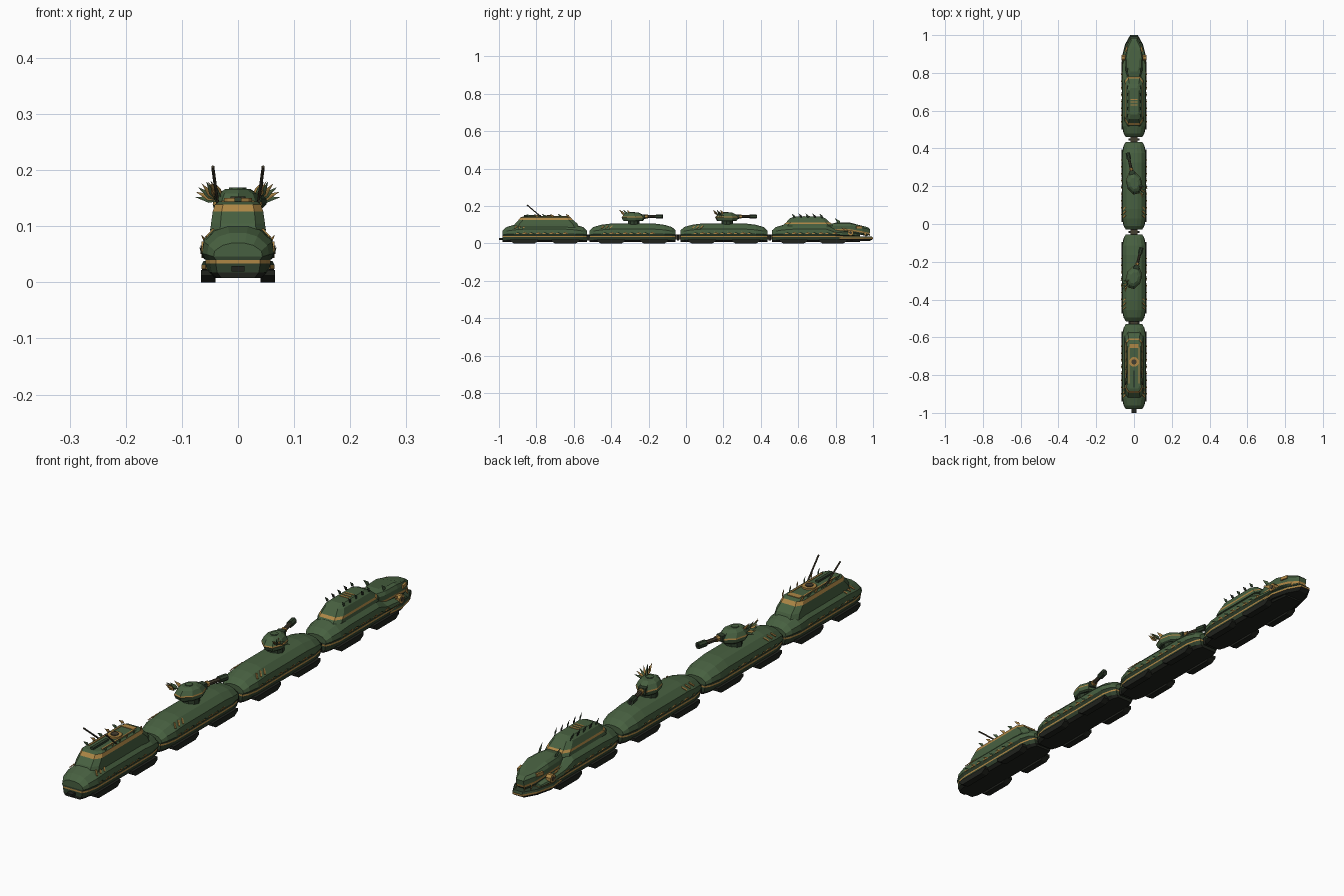
import bpy, bmesh, math
from mathutils import Vector, Matrix

if "Cube" in bpy.data.objects:
    bpy.data.objects.remove(bpy.data.objects["Cube"])

COLOURS = {"armour_green": (0.064, 0.118, 0.052), "deep_green": (0.03, 0.052, 0.026),
           "gold": (0.42, 0.24, 0.06), "track_black": (0.014, 0.016, 0.012),
           "gun_brown": (0.06, 0.05, 0.03)}
GREEN, DEEP, GOLD, BLACK, BROWN = range(5)
MATS = []
for label, rgb in COLOURS.items():
    m = bpy.data.materials.new(label)
    m.use_nodes = True
    m.diffuse_color = (*rgb, 1)
    m.node_tree.nodes["Principled BSDF"].inputs["Base Color"].default_value = (*rgb, 1)
    MATS.append(m)


class Part:
    """Collects faces in one mesh and turns them into an object."""

    def __init__(self, name):
        self.name, self.bm = name, bmesh.new()

    def face(self, verts, mat):
        self.bm.faces.new(verts).material_index = mat

    def loft(self, rings, mat, caps=True):
        rows = [[self.bm.verts.new(p) for p in r] for r in rings]
        n = len(rows[0])
        for i, (a, b) in enumerate(zip(rows, rows[1:])):
            for j in range(n):
                k = (j + 1) % n
                self.face((a[j], a[k], b[k], b[j]), mat(i, j))
        if caps:
            self.face(rows[0], mat(0, 0))
            self.face(rows[-1], mat(len(rows) - 2, 0))
        return rows

    def box(self, loc, size, mat, rot=Matrix()):
        made = bmesh.ops.create_cube(self.bm, size=1, matrix=Matrix.Translation(loc) @ rot @ Matrix.Diagonal((*size, 1)))
        for f in {f for v in made["verts"] for f in v.link_faces}:
            f.material_index = mat

    def tube(self, a, b, r, mat, sides=8):
        a, b = Vector(a), Vector(b)
        q = (b - a).to_track_quat("Z", "Y")
        ring = [q @ Vector((r * math.cos(t), r * math.sin(t), 0))
                for t in [math.tau * (k + .5) / sides for k in range(sides)]]
        self.loft([[a + p for p in ring], [b + p for p in ring]], lambda i, j: mat)

    def leaf(self, base, tip, width, mat, normal=(1, 0, 0)):
        base, tip = Vector(base), Vector(tip)
        d, n = tip - base, Vector(normal)
        w = d.cross(n).normalized() * width
        mid, n = base + d * .4, n * .0015
        rim = [self.bm.verts.new(p) for p in (base, mid + w, tip, mid - w)]
        for s in (1, -1):
            c = self.bm.verts.new(mid + n * s)
            for k in range(4):
                self.face((rim[k], rim[(k + 1) % 4], c), mat)

    def done(self, loc=(0, 0, 0), turn=0):
        bmesh.ops.recalc_face_normals(self.bm, faces=self.bm.faces)
        mesh = bpy.data.meshes.new(self.name)
        self.bm.to_mesh(mesh)
        self.bm.free()
        for m in MATS:
            mesh.materials.append(m)
        ob = bpy.data.objects.new(self.name, mesh)
        ob.location, ob.rotation_euler = loc, (0, 0, turn)
        bpy.context.collection.objects.link(ob)


def octagon(z, hw, y0, y1, cut=.35):
    c = hw * cut
    half = [(hw - c, y0), (hw, y0 + 1.5 * c), (hw, y1 - 1.5 * c), (hw - c, y1)]
    return [(x, y, z) for x, y in half] + [(-x, y, z) for x, y in reversed(half)]


def stack(part, layers, mats, cut=.35):
    part.loft([octagon(*l, cut) for l in layers], lambda i, j: mats[i])


# Hull cross-section (half), with one colour per band
PROFILE = [(.044, .008), (.055, .018), (.058, .034), (.058, .040),
           (.064, .053), (.061, .076), (.040, .098), (.018, .106)]
BANDS = [BLACK, DEEP, GOLD, DEEP, GREEN, GREEN, GREEN, GREEN]
NOSE = [(0, .68, .45), (.02, .86, .72), (.06, 1, .9), (.11, 1, 1)]


def hull(name, stations):
    part, k = Part(name), len(PROFILE)
    rings = []
    for y, sx, sz in stations:
        half = [(x * sx, y, z if z < .041 else .04 + (z - .04) * sz) for x, z in PROFILE]
        rings.append(half + [(-x, y, z) for x, y, z in reversed(half)])
    n = 2 * k

    def band(i, j):
        return BLACK if j == n - 1 else BANDS[min(j, n - 2 - j)]
    rows = part.loft(rings, band, caps=False)
    for r in (rows[0], rows[-1]):
        for j in range(k - 1):
            part.face((r[j], r[j + 1], r[n - 2 - j], r[n - 1 - j]), BANDS[j])
    part.done()


def running_gear(tag, y0, y1):
    # Track pads, side trim and small leaves along both flanks
    pads, trim = Part(tag + "_track_pads"), Part(tag + "_side_trim")
    for s in (1, -1):
        for c in (y0 + .115, y1 - .115):
            stack_rings = [[(s * x, c + y, z) for x, y in ((.040, -h), (.066, -h), (.066, h), (.040, h))]
                           for z, h in ((0, .055), (.012, .075), (.022, .075))]
            pads.loft(stack_rings, lambda i, j: BLACK)
        count = int((y1 - y0 - .14) / .036)
        for i in range(count):
            y = y0 + .08 + i * .036
            trim.box((s * .0635, y, .053), (.003, .02, .004), GOLD)
            trim.leaf((s * .063, y + .02, .05), (s * .069, y - .008, .063), .004,
                      GOLD if i % 2 else GREEN)
    pads.done()
    trim.done()


def warning_stripes(tag, y):
    part = Part(tag + "_slope_stripes")
    for s in (1, -1):
        for i in range(3):
            rot = Matrix.Rotation(s * math.radians(46), 4, "Y") @ Matrix.Rotation(-s * .6, 4, "Z")
            part.box((s * .0508, y + i * .022, .0875), (.022, .006, .003), GOLD, rot)
    part.done()


CARS = {"tail_car": (-.98, -.53), "rear_gun_car": (-.515, -.055), "front_gun_car": (-.03, .435)}
for tag, (y0, y1) in CARS.items():
    hull(tag + "_hull", [(y0 + t, a, b) for t, a, b in NOSE]
         + [(y1 - t, a, b) for t, a, b in reversed(NOSE)])
    running_gear(tag, y0, y1)
    warning_stripes(tag, y0 + .07)

# Head car hull lowers towards the neck
hull("head_car_hull", [(.46 + t, a, b) for t, a, b in NOSE]
     + [(.75, 1, 1), (.80, 1, .55), (.87, 1, .4), (.93, .8, .2)])
running_gear("head_car", .46, .90)

# Couplings and the end hitch
links = Part("couplings")
for y in (-.5225, -.0425, .4475):
    links.box((0, y, .034), (.036, .05, .026), BROWN)
    links.box((0, y, .03), (.06, .012, .03), BLACK)
links.box((0, -.985, .024), (.024, .03, .010), BLACK)
links.done()

# Tail car cabin with gold roof edge, hatch and antennas
cabin = Part("tail_cabin")
stack(cabin, [(.085, .050, -.925, -.57), (.105, .048, -.915, -.58), (.126, .045, -.895, -.605),
              (.139, .041, -.885, -.615), (.144, .034, -.87, -.63)], [GREEN, GREEN, GOLD, GREEN])
cabin.box((0, -.645, .1445), (.05, .022, .003), GOLD)
for s in (1, -1):
    cabin.box((s * .027, -.75, .1445), (.005, .19, .003), GOLD)
cabin.tube((0, -.73, .143), (0, -.73, .150), .026, GOLD, 12)
cabin.tube((0, -.73, .150), (0, -.73, .153), .014, BROWN, 12)
cabin.box((0, -.82, .147), (.012, .09, .008), DEEP)
cabin.done()
antennas = Part("antennas")
for s in (1, -1):
    antennas.tube((s * .036, -.77, .138), (s * .045, -.85, .206), .003, BROWN, 6)
    for i in range(6):
        y = -.84 + i * .042
        antennas.leaf((s * .036, y + .01, .138), (s * .044, y - .014, .158), .006, GOLD if i % 2 else GREEN)
antennas.done()


# Gun turrets, each with a fan of leaves on one side
def turret(tag, y, turn, side):
    part = Part(tag + "_turret")
    part.tube((0, 0, .10), (0, 0, .122), .032, DEEP, 10)
    stack(part, [(.119, .030, -.048, .045), (.124, .036, -.055, .052), (.138, .040, -.062, .056),
                 (.143, .039, -.060, .054), (.158, .032, -.048, .040), (.166, .020, -.034, .024)],
          [DEEP, GREEN, GOLD, GREEN, GREEN], .6)
    part.tube((0, -.008, .164), (0, -.008, .169), .014, GREEN, 8)
    part.box((0, .052, .143), (.028, .022, .022), DEEP)
    part.tube((0, .04, .144), (0, .15, .144), .008, BROWN)
    part.tube((0, .066, .144), (0, .078, .144), .011, GOLD)
    part.tube((0, .125, .144), (0, .160, .144), .0125, DEEP)
    part.tube((0, .155, .144), (0, .1615, .144), .007, BLACK)
    for i in range(6):
        a = math.radians(8 + i * 17)
        part.leaf((side * .028, -.03 - i * .004, .145),
                  (side * (.028 + .042 * math.cos(a)), -.035 - i * .011, .147 + .034 * math.sin(a)),
                  .006, GOLD if i % 2 else GREEN, (0, 1, 0))
    for i in range(3):
        part.leaf((side * .02, -.02 - i * .018, .15), (side * .034, -.045 - i * .02, .18), .007,
                  GREEN if i % 2 else GOLD)
    part.done((0, y, 0), turn)


turret("rear", -.28, -.25, -1)
turret("front", .22, .21, 1)

# Head car cabin with gold base band and roof spikes
dome = Part("head_cabin")
stack(dome, [(.092, .050, .515, .79), (.104, .048, .525, .78), (.112, .046, .535, .77),
             (.134, .038, .555, .745), (.145, .026, .58, .72)], [GREEN, GOLD, GREEN, GREEN])
for y in (.63, .645, .66):
    dome.box((0, y, .1455), (.036, .006, .003), GOLD)
for s in (1, -1):
    for i in range(5):
        y = .58 + i * .037
        dome.leaf((s * .033, y + .006, .134), (s * .036, y - .015, .160), .006, BLACK if i % 2 else DEEP)
dome.done()


# Serpent head: broad lower jaw and drooping upper skull
def outline(half, z, scale=1, mid=.87, droop=0):
    pts = half + [(-x, y) for x, y in reversed(half)]
    return [(x * scale, mid + (y - mid) * scale, z - droop * max(0, y - .89)) for x, y in pts]


JAW = [(.058, .82), (.065, .88), (.048, .95), (.020, 1.0)]
SKULL = [(.030, .765), (.044, .81), (.047, .88), (.037, .945), (.016, .985)]
jaw = Part("lower_jaw")
jaw.loft([outline(JAW, z, s) for z, s in ((.014, .88), (.024, 1), (.031, 1), (.038, .95))],
         lambda i, j: (BLACK, GOLD, DEEP)[i])
jaw.done()
skull = Part("upper_skull")
skull.loft([outline(SKULL, z, s, droop=.2) for z, s in
            ((.058, .86), (.068, .96), (.076, .98), (.094, 1), (.106, .88), (.112, .6))],
           lambda i, j: (DEEP, GOLD, GREEN, GREEN, GREEN)[i])
skull.box((0, .84, .06), (.06, .13, .05), DEEP)
for s in (1, -1):
    # Eyes, cheek guards, fangs and crest feathers
    skull.box((s * .040, .925, .086), (.010, .03, .012), GOLD, Matrix.Rotation(s * .25, 4, "Z"))
    skull.tube((s * .045, .88, .058), (s * .065, .88, .058), .016, GOLD, 8)
    skull.tube((s * .062, .88, .058), (s * .067, .88, .058), .008, BROWN, 8)
    skull.leaf((s * .030, .95, .064), (s * .030, .965, .034), .006, GOLD)
    skull.leaf((s * .016, .975, .056), (s * .018, .985, .036), .004, GOLD)
    skull.leaf((s * .032, .83, .100), (s * .038, .795, .136), .008, GREEN)
    skull.leaf((s * .054, .87, .065), (s * .066, .83, .085), .007, GOLD)
skull.done()
